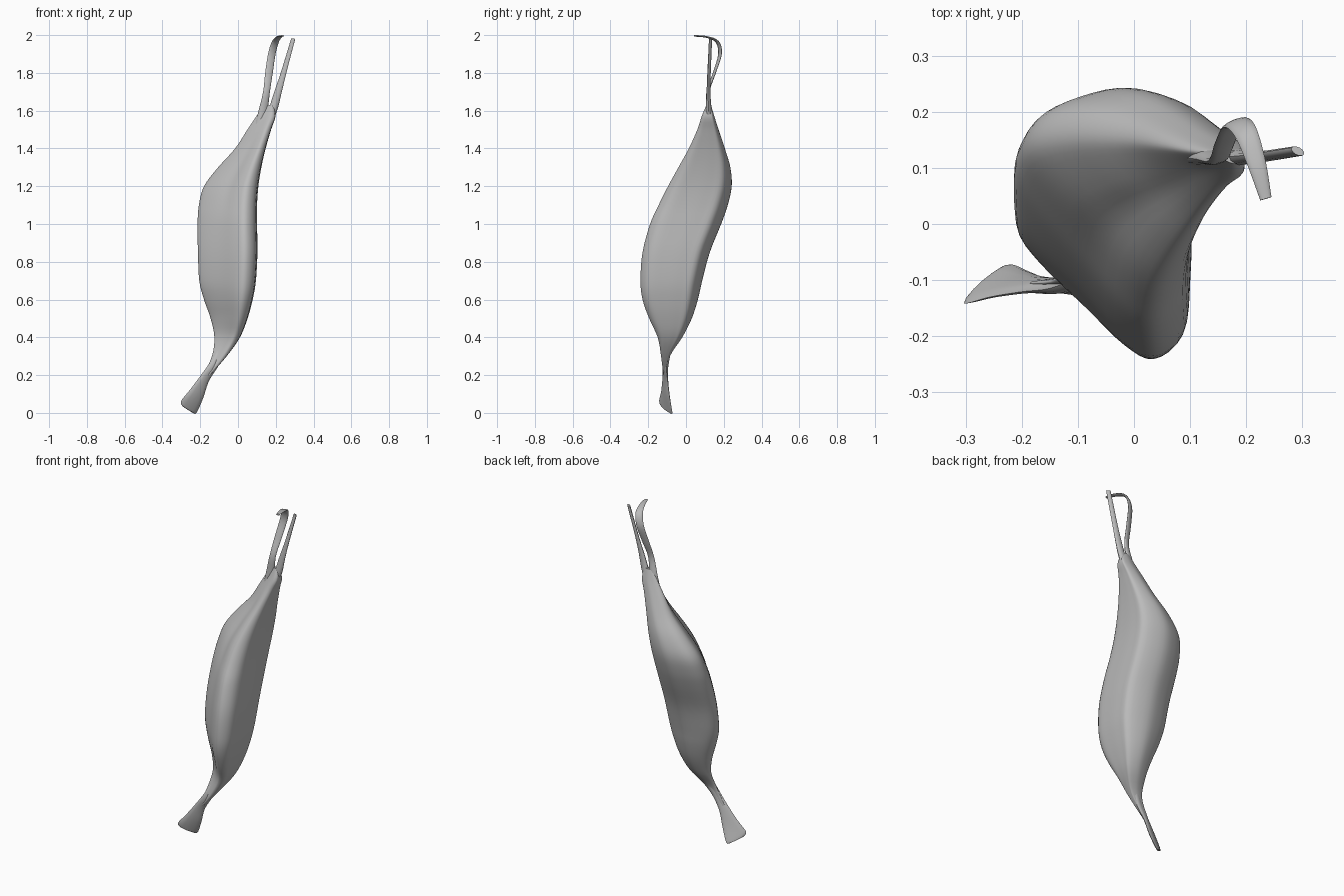
import bpy, bmesh, math
from mathutils import Vector

cube = bpy.data.objects.get("Cube")
if cube:
    bpy.data.objects.remove(cube, do_unlink=True)

GREY = (0.5, 0.5, 0.5, 1)
mat = bpy.data.materials.new("muscle grey")
mat.use_nodes = True
mat.diffuse_color = GREY
bsdf = mat.node_tree.nodes["Principled BSDF"]
bsdf.inputs["Base Color"].default_value = GREY


def spline(pts, steps, closed=False):
    """Catmull-Rom curve through points of any dimension."""
    pts = [Vector(p) for p in pts]
    n = len(pts)
    pick = (lambda i: pts[i % n]) if closed else (lambda i: pts[min(max(i, 0), n - 1)])
    out = []
    for i in range(n if closed else n - 1):
        a, b, c, d = (pick(i + k) for k in (-1, 0, 1, 2))
        for s in range(steps):
            t = s / steps
            out.append(b + (c - a) * (t / 2) + (a * 2 - b * 5 + c * 4 - d) * (t * t / 2)
                       + (b * 3 - a - c * 3 + d) * (t ** 3 / 2))
    return out if closed else out + [pts[-1]]


def loft(name, rings):
    """Skin a list of equal point rings and cap both ends."""
    bm = bmesh.new()
    rows = [[bm.verts.new(p) for p in ring] for ring in rings]
    n = len(rows[0])
    for lo, hi in zip(rows, rows[1:]):
        for i in range(n):
            j = (i + 1) % n
            bm.faces.new((lo[i], lo[j], hi[j], hi[i]))
    bm.faces.new(rows[0][::-1])
    bm.faces.new(rows[-1])
    bmesh.ops.recalc_face_normals(bm, faces=bm.faces[:])
    mesh = bpy.data.meshes.new(name)
    bm.to_mesh(mesh)
    bm.free()
    mesh.materials.append(mat)
    obj = bpy.data.objects.new(name, mesh)
    bpy.context.collection.objects.link(obj)
    bpy.ops.object.select_all(action="DESELECT")
    obj.select_set(True)
    bpy.context.view_layer.objects.active = obj
    bpy.ops.object.shade_smooth_by_angle(angle=math.radians(40))


def ribbon(name, stations):
    """Flat tendon from (centre xyz, half-width vector xyz, half thickness) stations."""
    path = spline(stations, 6)
    rings = []
    for k, s in enumerate(path):
        ahead, behind = path[min(k + 1, len(path) - 1)], path[max(k - 1, 0)]
        c, w = Vector(s[:3]), Vector(s[3:6])
        t = w.cross(Vector((ahead - behind)[:3])).normalized() * s[6]
        rings.append([c + w * math.cos(a) + t * math.sin(a)
                      for a in (math.tau * i / 12 for i in range(12))])
    loft(name, rings)


# Belly: rounded back, flat outer side, ridge at the front
outline = spline([(-1, .4), (-.76, .06), (-.2, -.44), (.25, -.84), (.6, -1), (.92, -.76),
                  (.99, -.25), (1, .35), (.91, .75), (.2, 1), (-.4, .92), (-.85, .72)], 4, True)

# Height, left, right, front, back
sections = [(.2, -.185, -.147, -.12, -.1), (.3, -.138, -.06, -.132, -.085),
            (.4, -.125, .01, -.15, -.02), (.5, -.145, .05, -.195, .03),
            (.6, -.18, .077, -.23, .062), (.7, -.205, .094, -.241, .085),
            (.85, -.212, .102, -.23, .125), (1, -.214, .1, -.19, .185),
            (1.1, -.207, .1, -.145, .22), (1.2, -.18, .107, -.095, .241),
            (1.3, -.105, .123, -.04, .234), (1.4, -.015, .146, .015, .205),
            (1.5, .05, .175, .06, .172), (1.57, .097, .198, .083, .15),
            (1.63, .14, .188, .108, .132)]
rings = []
for z, x0, x1, y0, y1 in spline(sections, 4):
    groove = .2 * math.exp(-((z - 1.27) / .16) ** 2)
    ring = []
    for u, v in outline:
        # Shallow furrow between the two heads
        dent = 1 - groove * math.exp(-((u + .1) / .25) ** 2) if v < 0 else 1
        ring.append(((x0 + x1 + u * (x1 - x0)) / 2, (y0 + y1 + v * dent * (y1 - y0)) / 2, z))
    rings.append(ring)
loft("muscle_belly", rings)

# Lower tendon fans out to a slanted, rounded end
ribbon("lower_tendon", [(-.065, -.085, .37, .025, .005, -.005, .015),
                        (-.125, -.108, .26, .022, .006, -.01, .015),
                        (-.178, -.109, .18, .024, .012, -.012, .01),
                        (-.22, -.108, .1, .036, .022, -.02, .009),
                        (-.26, -.107, .032, .041, .035, -.031, .008),
                        (-.267, -.107, .018, .028, .024, -.018, .007)])

# Upper tendon that hooks forward
ribbon("hooked_tendon", [(.11, .122, 1.5, .026, .004, 0, .018), (.133, .12, 1.6, .024, .004, 0, .013),
                         (.151, .117, 1.7, .018, .004, 0, .008), (.164, .15, 1.8, .02, .006, 0, .006),
                         (.179, .18, 1.9, .02, .008, 0, .006), (.198, .165, 1.965, .019, .008, 0, .006),
                         (.218, .11, 1.99, .016, .005, 0, .005), (.235, .045, 1.996, .01, .003, 0, .004)])

# Upper tendon that runs straight
ribbon("straight_tendon", [(.14, .122, 1.5, .024, 0, 0, .022), (.183, .12, 1.6, .024, 0, 0, .016),
                           (.212, .119, 1.7, .02, -.003, 0, .01), (.241, .122, 1.8, .015, -.005, 0, .008),
                           (.292, .13, 1.98, .011, -.006, 0, .007)])
